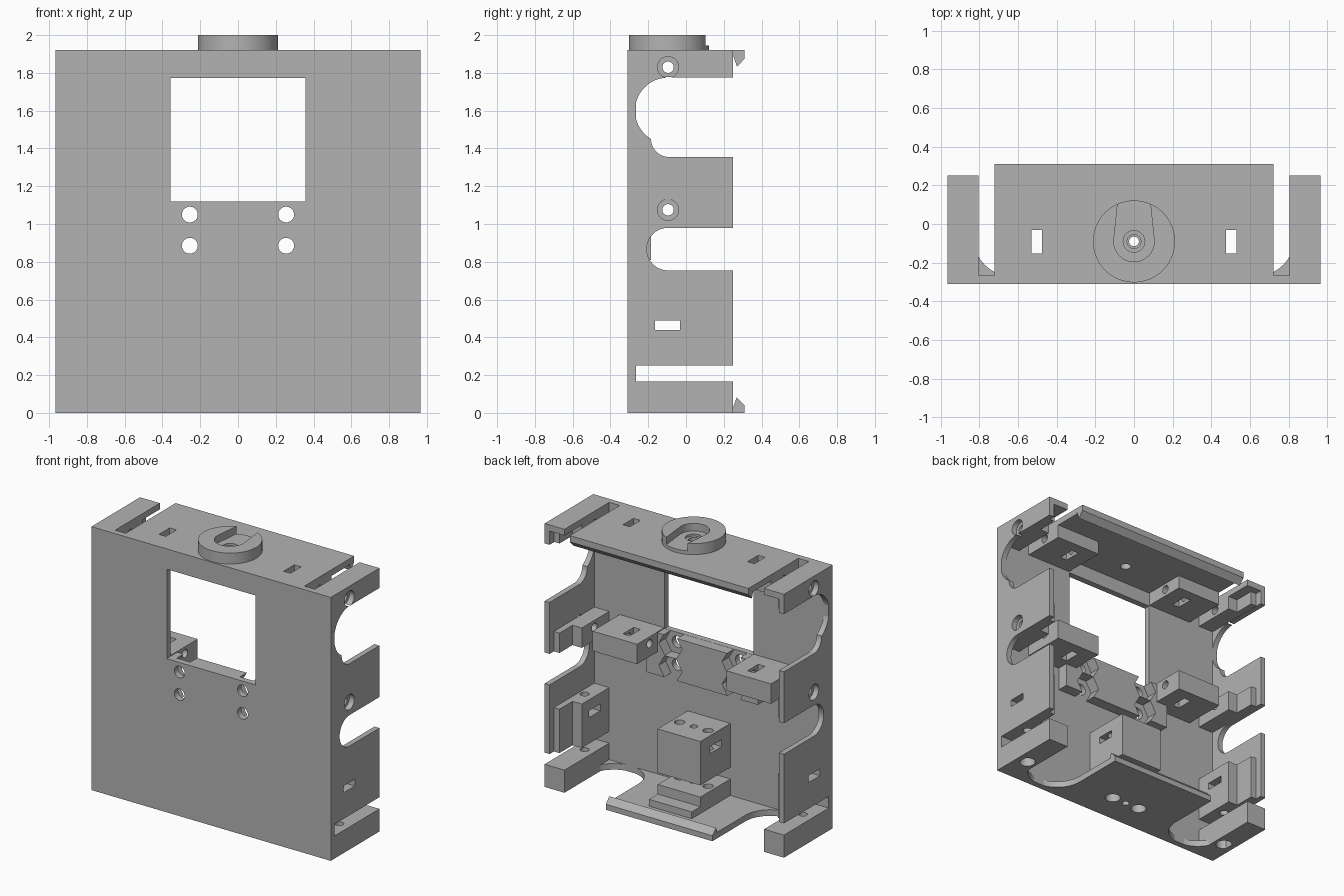
import bpy, bmesh
from math import cos, sin, radians

if "Cube" in bpy.data.objects:
    bpy.data.objects.remove(bpy.data.objects["Cube"], do_unlink=True)

grey = bpy.data.materials.new("matte grey")
grey.use_nodes = True
GREY = (0.45, 0.45, 0.45, 1)
grey.diffuse_color = GREY
grey.node_tree.nodes["Principled BSDF"].inputs["Base Color"].default_value = GREY


def arc(cx, cy, r, a0, a1, n=20):
    return [(cx + r * cos(radians(a0 + (a1 - a0) * i / n)),
             cy + r * sin(radians(a0 + (a1 - a0) * i / n))) for i in range(n + 1)]


def circle(cx, cy, r, n=32):
    return arc(cx, cy, r, 0, 360, n)[:-1]


def rect(p0, p1, q0, q1):
    return [(p0, q0), (p1, q0), (p1, q1), (p0, q1)]


def prism(name, pts, axis, a, b):
    """Extrude a 2D outline along an axis from a to b."""
    place = {"x": lambda p, q, t: (t, p, q),
             "y": lambda p, q, t: (p, t, q),
             "z": lambda p, q, t: (p, q, t)}[axis]
    bm = bmesh.new()
    lo = [bm.verts.new(place(p, q, a)) for p, q in pts]
    hi = [bm.verts.new(place(p, q, b)) for p, q in pts]
    bm.faces.new(lo)
    bm.faces.new(hi)
    for i in range(len(pts)):
        j = (i + 1) % len(pts)
        bm.faces.new((lo[i], lo[j], hi[j], hi[i]))
    bmesh.ops.recalc_face_normals(bm, faces=bm.faces)
    mesh = bpy.data.meshes.new(name)
    bm.to_mesh(mesh)
    bm.free()
    obj = bpy.data.objects.new(name, mesh)
    bpy.context.scene.collection.objects.link(obj)
    return obj


def part(name, pts, axis, a, b, cuts=(), mirror=False):
    """A solid with cut-outs, optionally mirrored to the other side."""
    obj = prism(name, pts, axis, a, b)
    obj.data.materials.append(grey)
    cutters = [prism("cutter", *c) for c in cuts]
    for c in cutters:
        c.hide_render = True
        m = obj.modifiers.new("cut", "BOOLEAN")
        m.operation, m.solver, m.object = "DIFFERENCE", "EXACT", c
    if mirror:
        m = obj.modifiers.new("mirror", "MIRROR")
        m.use_mirror_merge = False
    bpy.context.view_layer.update()
    dg = bpy.context.evaluated_depsgraph_get()
    mesh = bpy.data.meshes.new_from_object(obj.evaluated_get(dg))
    obj.modifiers.clear()
    obj.data = mesh
    for c in cutters:
        bpy.data.objects.remove(c, do_unlink=True)
    bpy.ops.object.select_all(action="DESELECT")
    obj.select_set(True)
    bpy.context.view_layer.objects.active = obj
    bpy.ops.object.shade_smooth_by_angle(angle=radians(30))
    return obj


W, FRONT, WALL, BACK = 0.965, -0.31, -0.265, 0.25   # half width and depth stations
SLOT_IN, SLOT_OUT, TOP, MY = 0.72, 0.805, 1.92, -0.095
BLOCK_Y = 0.05
sides = (-1, 1)

# Front panel with window and four screw holes
screws = [(s * 0.255, z) for s in sides for z in (0.885, 1.05)]
part("front_panel", rect(-W, W, 0, TOP), "y", FRONT, WALL,
     [(rect(-0.357, 0.357, 1.12, 1.772), "y", -1, 1)]
     + [(circle(x, z, 0.042), "y", -1, 1) for x, z in screws])

# Pad behind the panel with hexagonal nut pockets
part("nut_pad", rect(-0.45, 0.45, 0.81, 1.119), "y", WALL, -0.185,
     [(circle(x, z, 0.094, 6), "y", -1, 1) for x, z in screws])

# Side walls with open notches, slots and counterbored holes
upper = [(0.5, 1.775)] + arc(MY, 1.6, 0.175, 90, 239) \
    + arc(-0.09, 1.45, 0.095, 180, 270) + [(0.5, 1.355)]
lower = [(0.5, 0.98)] + arc(MY, 0.867, 0.113, 90, 270) + [(0.5, 0.754)]
nut_slot = (rect(-0.163, -0.033, 0.44, 0.49), "x", -2, 2)
bores = [(circle(MY, z, 0.03), "x", -2, 2) for z in (1.83, 1.075)]
part("side_wall", rect(WALL, BACK, 0, TOP), "x", 0.925, W,
     [(upper, "x", 0, 2), (lower, "x", 0, 2), nut_slot,
      (rect(WALL - 0.002, 0.5, 0.165, 0.25), "x", 0, 2)]
     + [(circle(MY, z, 0.056), "x", 0, 2) for z in (1.83, 1.075)], mirror=True)

# Corner blocks along each side wall
corner_bore = (circle(0.88, -0.09, 0.03), "z", -1, 0.8)
step = [(SLOT_OUT, WALL), (0.925, WALL), (0.925, 0.2), (0.88, 0.2),
        (0.88, BLOCK_Y), (SLOT_OUT, BLOCK_Y)]
part("top_corner_plate", rect(SLOT_OUT, 0.925, WALL, BACK), "z", 1.875, TOP, mirror=True)
part("top_corner_block", step, "z", 1.778, 1.875, bores[:1], mirror=True)
part("middle_corner_block", step, "z", 0.98, 1.125, bores[1:], mirror=True)
part("lower_corner_block", step, "z", 0.25, 0.57, [nut_slot, corner_bore], mirror=True)
part("bottom_corner_block", rect(SLOT_OUT, 0.925, WALL, BACK), "z", 0, 0.165,
     [corner_bore, (circle(0.88, -0.09, 0.055), "z", -1, 0.07)], mirror=True)

# Inner blocks with nut slots beside the window
top_slot = (rect(0.475, 0.53, -0.153, -0.03), "z", -1, 3)
inner = rect(0.36, SLOT_IN, WALL, BLOCK_Y)
part("top_inner_block", inner, "z", 1.778, 1.875, [top_slot] + bores[:1], mirror=True)
part("middle_inner_block", inner, "z", 0.98, 1.125, [top_slot] + bores[1:], mirror=True)

# Top plate and its snap hook
center_bore = (circle(0, -0.09, 0.036), "z", -1, 3)
part("top_plate", rect(-SLOT_IN, SLOT_IN, WALL, BACK), "z", 1.875, TOP,
     [center_bore] + [(rect(*sorted((s * 0.475, s * 0.53)), -0.153, -0.03), "z", 1, 3)
                      for s in sides])
part("top_hook", [(BACK, TOP), (0.31, TOP), (0.31, 1.875), (0.27, 1.832), (BACK, 1.89)],
     "x", -SLOT_IN, SLOT_IN)

# Round mount with an open keyhole recess
keyhole = arc(0, -0.09, 0.105, 180, 360) + [(0.08, 0.15), (-0.08, 0.15)]
part("round_mount", circle(0, -0.09, 0.212, 64), "z", TOP, 2.0,
     [(keyhole, "z", 1.945, 2.2), (circle(0, -0.09, 0.056, 24), "z", 1.93, 2.2), center_bore])

# Bottom plate with round bays on both sides, and its snap hook
bays = [([(s * x, y) for x, y in
          [(0.83, 0.6)] + arc(0.63, -0.07, 0.2, 0, -180) + [(0.43, 0.6)]], "z", -1, 1)
        for s in sides]
pins = [(circle(x, -0.09, r), "z", -1, 0.9) for x, r in ((-0.115, 0.035), (0, 0.025), (0.115, 0.035))]
sinks = [(circle(s * 0.115, -0.09, 0.052), "z", -1, 0.07) for s in sides]
part("bottom_plate", rect(-SLOT_OUT, SLOT_OUT, WALL, BACK), "z", 0, 0.045, bays + pins + sinks)
part("bottom_hook", [(BACK, 0), (0.31, 0), (0.31, 0.04), (0.268, 0.082), (BACK, 0.03)],
     "x", -0.43, 0.43)

# Stepped base and the bored cube above it
part("base_block", rect(-0.172, 0.172, WALL, 0.08), "z", 0.045, 0.165, pins + sinks)
part("base_step", rect(-0.172, 0.172, 0.08, 0.18), "z", 0.045, 0.095)
part("bored_cube", rect(-0.172, 0.172, WALL, 0.08), "z", 0.25, 0.57, pins + [nut_slot])
